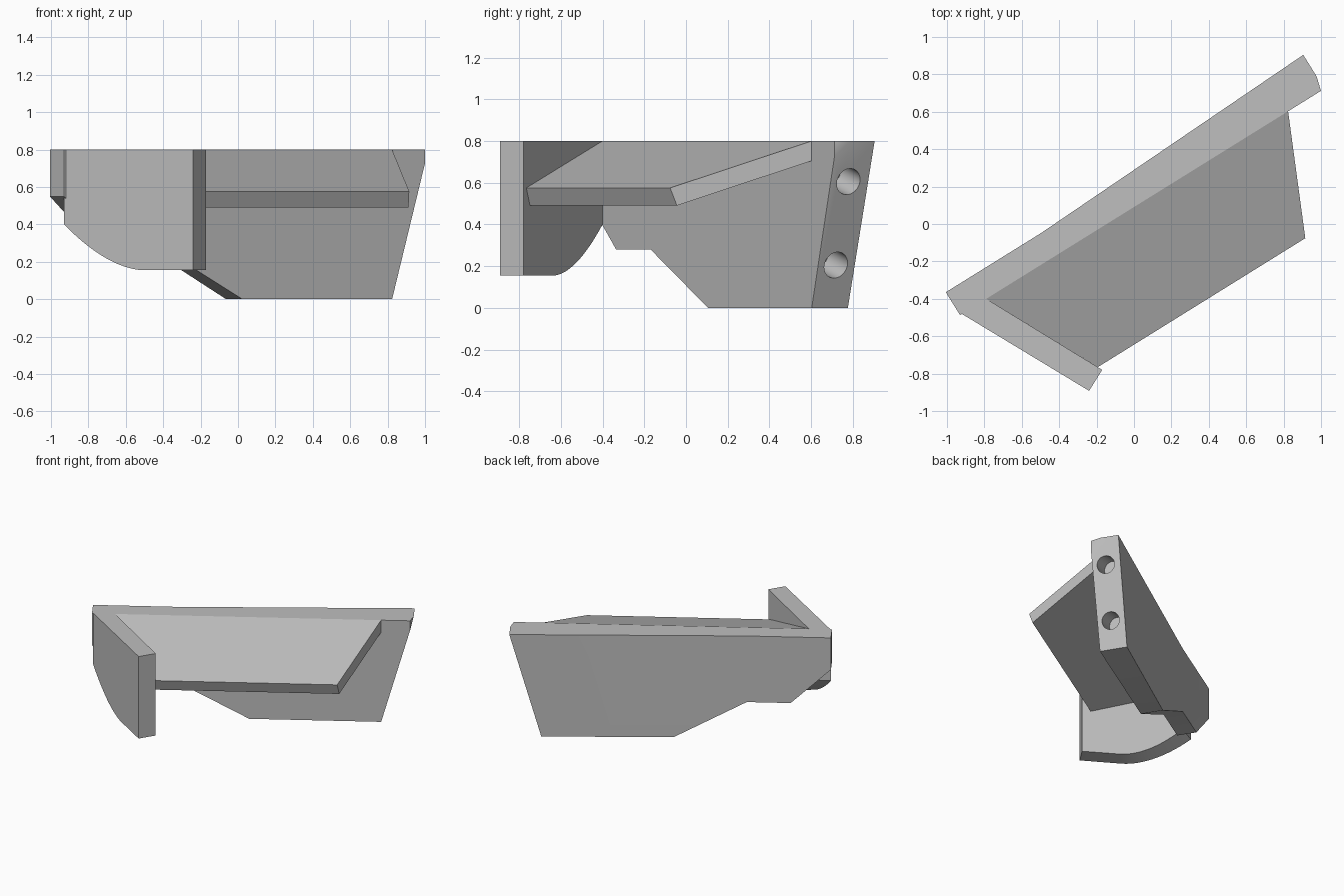
import bpy, bmesh, math
from mathutils import Matrix, Vector

if "Cube" in bpy.data.objects:
    bpy.data.objects.remove(bpy.data.objects["Cube"])

# One plain grey for the whole bracket
GREY = (0.52, 0.52, 0.52, 1)
grey = bpy.data.materials.new("plain grey")
grey.use_nodes = True
grey.diffuse_color = GREY
grey.node_tree.nodes["Principled BSDF"].inputs["Base Color"].default_value = GREY

# Local frame: x along the wall, y towards its back, origin at the inner corner
FRAME = Matrix.Translation((-0.79, -0.4, 0)) @ Matrix.Rotation(math.radians(31.85), 4, "Z")


def loft(bm, near, far):
    """Solid between two matching outlines."""
    a = [bm.verts.new(p) for p in near]
    b = [bm.verts.new(p) for p in far]
    bm.faces.new(a)
    bm.faces.new(b[::-1])
    for i in range(len(a)):
        j = (i + 1) % len(a)
        bm.faces.new((a[j], a[i], b[i], b[j]))
    bmesh.ops.recalc_face_normals(bm, faces=bm.faces)


def finish(name, bm, matrix):
    bm.transform(matrix)
    bmesh.ops.recalc_face_normals(bm, faces=bm.faces)
    mesh = bpy.data.meshes.new(name)
    bm.to_mesh(mesh)
    bm.free()
    mesh.materials.append(grey)
    obj = bpy.data.objects.new(name, mesh)
    bpy.context.collection.objects.link(obj)
    return obj


def smooth(obj):
    bpy.ops.object.select_all(action="DESELECT")
    obj.select_set(True)
    bpy.context.view_layer.objects.active = obj
    bpy.ops.object.shade_smooth_by_angle(angle=math.radians(30))


# Back wall: stepped profile, thickening beyond the bend
BEND = 0.436
profile = [(-0.165, 0.8), (-0.165, 0.55), (0.123, 0.28), (BEND, 0.28),
           (0.958, 0), (1.9, 0), (2.128, 0.8), (BEND, 0.8)]
bm = bmesh.new()
loft(bm, [(s, 0, z) for s, z in profile],
     [(s, 0.144 + max(0, s - BEND) * 0.041, z) for s, z in profile])
bend = [v for v in bm.verts if abs(v.co.x - BEND) < 0.001 and v.co.y > 0.1]
bmesh.ops.connect_verts(bm, verts=bend)

# Clip the inner top corner of the wall's end
corner = FRAME.inverted() @ Vector((1.0, 0.71, 0.69))
across = FRAME.inverted() @ Vector((0.97, 0.81, 0.8)) - corner
normal = Vector((across.y, -across.x, 0))
cut = bmesh.ops.bisect_plane(bm, geom=bm.verts[:] + bm.edges[:] + bm.faces[:],
                             plane_co=corner, plane_no=normal, clear_outer=True)
bmesh.ops.holes_fill(bm, edges=[e for e in bm.edges if e.is_boundary])
wall = finish("back_wall", bm, FRAME)

# Two blind dowel holes, square to the sloping end
tilt = math.atan2(0.228, 0.8)
axis = Vector((math.cos(tilt), 0, -math.sin(tilt)))
bm = bmesh.new()
for z in (0.605, 0.205):
    centre = Vector((1.9 + z * math.tan(tilt), 0.1, z))
    place = Matrix.Translation(centre) @ axis.to_track_quat("Z", "Y").to_matrix().to_4x4()
    bmesh.ops.create_cone(bm, cap_ends=True, segments=40, radius1=0.065,
                          radius2=0.065, depth=0.36, matrix=place)
drill = finish("dowel_cutter", bm, FRAME)
drill.hide_render = True
drill.hide_viewport = True
mod = wall.modifiers.new("dowel_holes", "BOOLEAN")
mod.object = drill
mod.solver = "EXACT"
bpy.context.view_layer.objects.active = wall
bpy.ops.object.modifier_apply(modifier=mod.name)
bpy.data.objects.remove(drill)
smooth(wall)

# Sloping shelf: section swept between two splayed ends
section = [(0, 0.8), (0.625, 0.575), (0.595, 0.49), (0, 0.705)]
bm = bmesh.new()
loft(bm, [(v * 0.502, -v, z) for v, z in section],
     [(1.9 - v * 0.448, -v, z) for v, z in section])
smooth(finish("sloping_shelf", bm, FRAME))

# Side panel with a curved lower corner, mitred against the wall
CURVE, STEPS = 0.62, 16
outline = [(1, 0.8), (0, 0.8)]
for i in range(STEPS + 1):
    t = i / STEPS
    outline.append((t * CURVE, 0.155 + 0.245 * (1 - t) ** 1.8))
outline.append((1, 0.155))


def panel_side(start, end):
    a, b = Vector(start), Vector(end)
    return [(*a.lerp(b, t), z) for t, z in outline]


bm = bmesh.new()
loft(bm, panel_side((-0.93, -0.475), (-0.24, -0.892)),
     panel_side((-0.79, -0.4), (-0.17, -0.78)))
smooth(finish("side_panel", bm, Matrix.Identity(4)))
